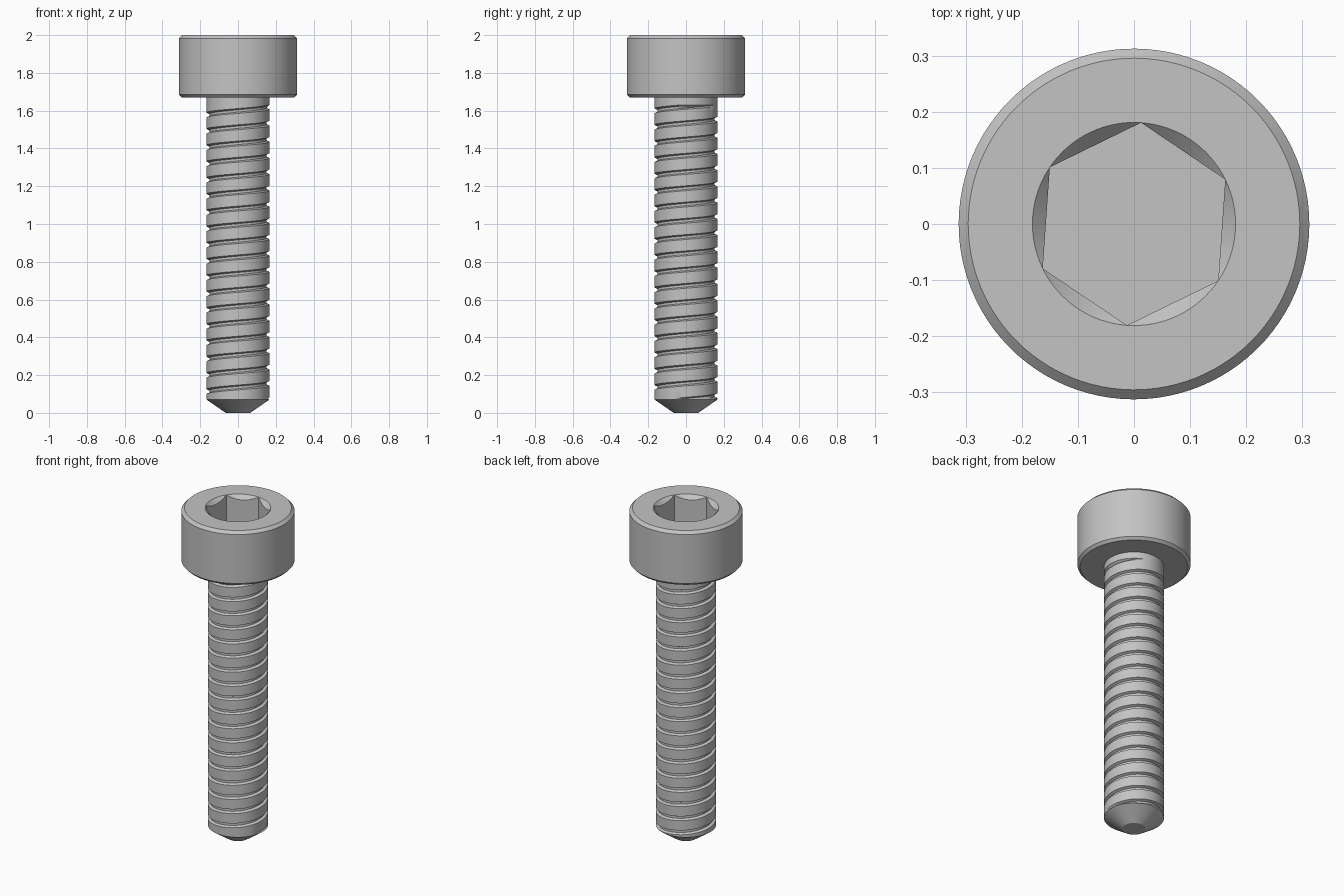
import bpy
import bmesh
from math import pi, cos, sin, radians

if "Cube" in bpy.data.objects:
    bpy.data.objects.remove(bpy.data.objects["Cube"], do_unlink=True)

STEEL = (0.55, 0.55, 0.55, 1.0)
steel = bpy.data.materials.new("grey_steel")
steel.use_nodes = True
steel.diffuse_color = STEEL
steel.node_tree.nodes["Principled BSDF"].inputs["Base Color"].default_value = STEEL


def revolve(name, profile, steps, start=0.0):
    """Sweep profile(angle) -> [(radius, z), ...] once around the z axis."""
    bm = bmesh.new()
    columns = []
    for i in range(steps + 1):
        turn = 2 * pi * i / steps
        a = start + turn
        columns.append([bm.verts.new((r * cos(a), r * sin(a), z))
                        for r, z in profile(turn)])
    for left, right in zip(columns, columns[1:]):
        for j in range(len(left) - 1):
            bm.faces.new((left[j], right[j], right[j + 1], left[j + 1]))
    bmesh.ops.remove_doubles(bm, verts=bm.verts, dist=1e-5)
    bmesh.ops.recalc_face_normals(bm, faces=bm.faces)
    mesh = bpy.data.meshes.new(name)
    bm.to_mesh(mesh)
    bm.free()
    mesh.materials.append(steel)
    obj = bpy.data.objects.new(name, mesh)
    bpy.context.collection.objects.link(obj)
    bpy.ops.object.select_all(action="DESELECT")
    obj.select_set(True)
    bpy.context.view_layer.objects.active = obj
    bpy.ops.object.shade_smooth_by_angle(angle=radians(30))
    return obj


# Head: chamfered cylinder with a countersunk hexagonal socket
HEAD_R, HEAD_BASE, TOP = 0.3125, 1.67, 2.0
SOCKET_R, SOCKET_FLOOR = 0.181, 1.83


def head_profile(turn):
    side = turn % (pi / 3) - pi / 6
    hexagon = SOCKET_R * cos(pi / 6) / cos(side)
    return [(0, SOCKET_FLOOR), (hexagon, SOCKET_FLOOR),
            (hexagon, TOP - (SOCKET_R - hexagon)), (SOCKET_R, TOP),
            (HEAD_R - 0.017, TOP), (HEAD_R, TOP - 0.017),
            (HEAD_R, HEAD_BASE + 0.015), (HEAD_R - 0.015, HEAD_BASE),
            (0, HEAD_BASE)]


revolve("socket_head", head_profile, 96, radians(26))

# Shank: conical tip and a right-handed helical groove
SHANK_R, TIP_R, TIP_H = 0.166, 0.065, 0.07
THREAD_END, TURNS = 1.63, 18
PITCH = (1.62 - TIP_H) / TURNS
GROOVE = [(-0.013, 0), (-0.006, 0.015), (0.006, 0.015), (0.013, 0)]


def shank_profile(turn):
    points = [(0, 0), (TIP_R, 0), (SHANK_R, TIP_H)]
    for n in range(-1, TURNS + 2):
        centre = TIP_H + PITCH * (n + turn / (2 * pi))
        for offset, depth in GROOVE:
            z = min(max(centre + offset, TIP_H), THREAD_END)
            fade = min(1, (z - TIP_H) / 0.01, (THREAD_END - z) / 0.01)
            points.append((SHANK_R - depth * fade, z))
    return points + [(SHANK_R, HEAD_BASE)]


revolve("threaded_shank", shank_profile, 72)
